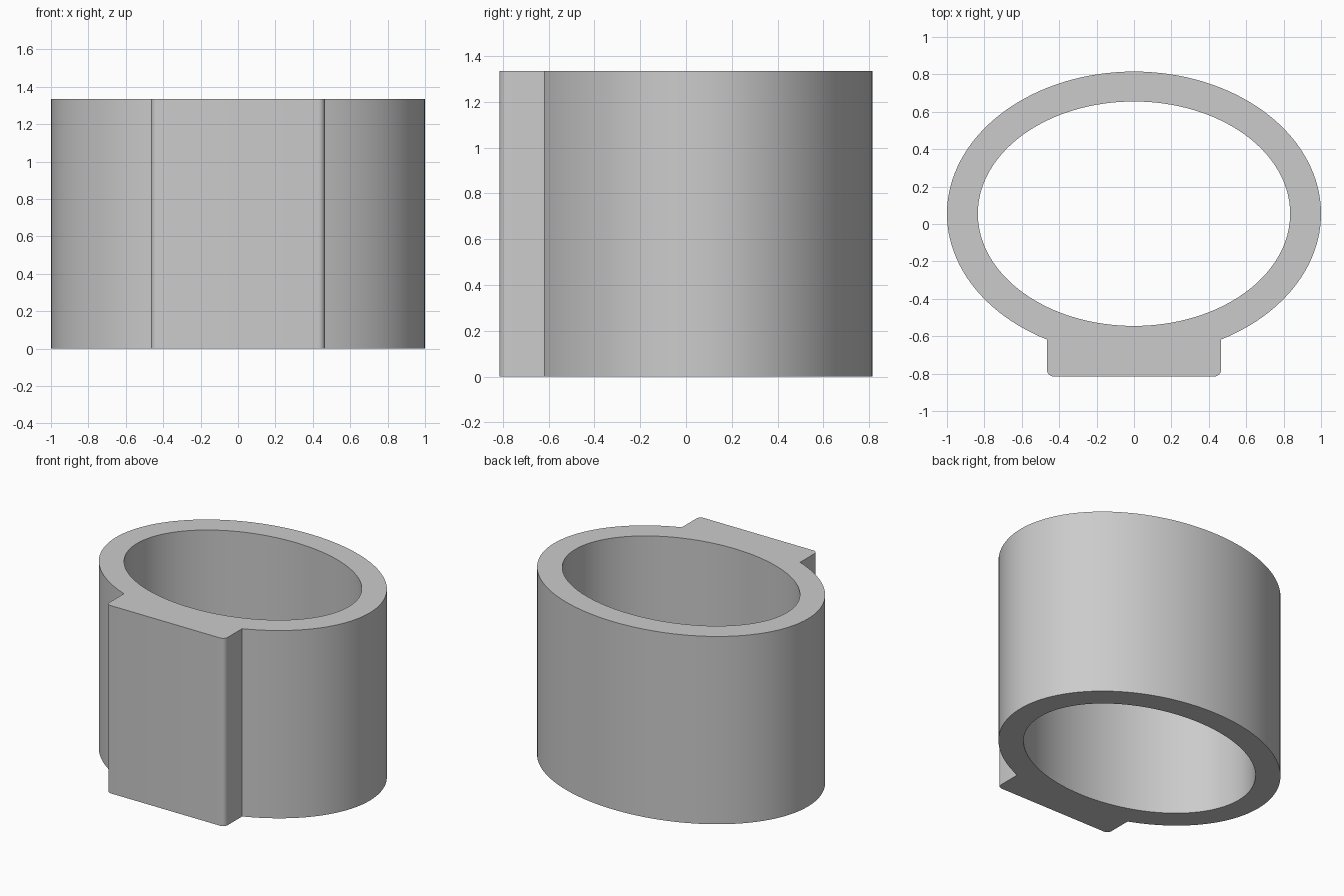
import bpy, bmesh
from math import sin, cos, pi, acos

cube = bpy.data.objects.get("Cube")
if cube:
    bpy.data.objects.remove(cube, do_unlink=True)

HEIGHT = 1.335
CENTER_Y = 0.055
OUTER = (1.0, 0.76)
INNER = (0.835, 0.6)
PAD_HALF, PAD_FRONT, PAD_RADIUS = 0.465, -0.815, 0.035

grey = bpy.data.materials.new("light_grey")
grey.use_nodes = True
colour = (0.6, 0.6, 0.6, 1)
grey.diffuse_color = colour
grey.node_tree.nodes["Principled BSDF"].inputs["Base Color"].default_value = colour


def arc(cx, cy, rx, ry, start, end, steps):
    """Points along an elliptical arc, both ends included."""
    angles = [start + (end - start) * i / steps for i in range(steps + 1)]
    return [(cx + rx * cos(a), cy + ry * sin(a)) for a in angles]


# Outer outline: oval interrupted by a rounded mounting pad at the front
join = acos(PAD_HALF / OUTER[0])
outline = arc(0, CENTER_Y, *OUTER, -join, pi + join, 112)
corner_x, corner_y = PAD_HALF - PAD_RADIUS, PAD_FRONT + PAD_RADIUS
outline += arc(-corner_x, corner_y, PAD_RADIUS, PAD_RADIUS, pi, 1.5 * pi, 6)
outline += arc(corner_x, corner_y, PAD_RADIUS, PAD_RADIUS, -pi / 2, 0, 6)

# Inner oval bore
bore = arc(0, CENTER_Y, *INNER, 0, 2 * pi, 128)[:-1]

# Fill the ring-shaped section and extrude it to full height
bm = bmesh.new()
edges = []
for loop in (outline, bore):
    verts = [bm.verts.new((x, y, 0)) for x, y in loop]
    edges += [bm.edges.new((v, verts[i - 1])) for i, v in enumerate(verts)]
bmesh.ops.triangle_fill(bm, edges=edges, use_beauty=True, use_dissolve=False)
ring = bmesh.ops.extrude_face_region(bm, geom=bm.faces[:], use_keep_orig=True)
top = [g for g in ring["geom"] if isinstance(g, bmesh.types.BMVert)]
bmesh.ops.translate(bm, verts=top, vec=(0, 0, HEIGHT))
bmesh.ops.recalc_face_normals(bm, faces=bm.faces[:])

mesh = bpy.data.meshes.new("oval_sleeve")
bm.to_mesh(mesh)
bm.free()
mesh.materials.append(grey)
sleeve = bpy.data.objects.new("oval_sleeve", mesh)
bpy.context.collection.objects.link(sleeve)

# Smooth curved walls with crisp rims
bpy.ops.object.select_all(action="DESELECT")
sleeve.select_set(True)
bpy.context.view_layer.objects.active = sleeve
bpy.ops.object.shade_smooth_by_angle(angle=pi / 6)
